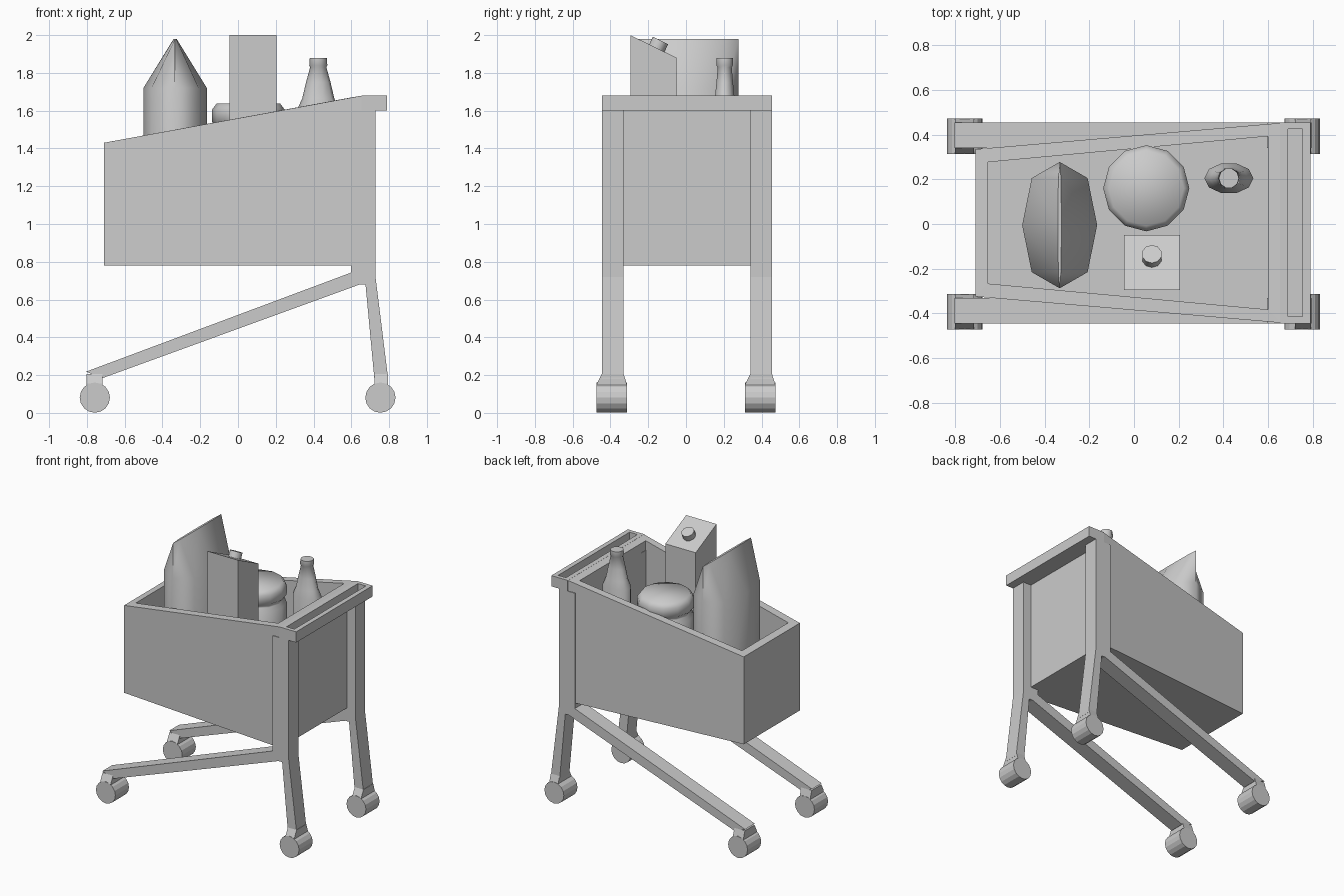
import bpy, bmesh, math
from mathutils import Vector, Matrix

cube = bpy.data.objects.get("Cube")
if cube:
    bpy.data.objects.remove(cube, do_unlink=True)

grey = bpy.data.materials.new("plain_grey")
grey.use_nodes = True
GREY = (0.6, 0.6, 0.6, 1)
grey.diffuse_color = GREY
grey.node_tree.nodes["Principled BSDF"].inputs["Base Color"].default_value = GREY

MID_Y = 0.005  # centre line of the frame


def finish(name, bm, smooth=None):
    bmesh.ops.recalc_face_normals(bm, faces=bm.faces)
    mesh = bpy.data.meshes.new(name)
    bm.to_mesh(mesh)
    bm.free()
    mesh.materials.append(grey)
    obj = bpy.data.objects.new(name, mesh)
    bpy.context.collection.objects.link(obj)
    if smooth:
        bpy.ops.object.select_all(action="DESELECT")
        obj.select_set(True)
        bpy.context.view_layer.objects.active = obj
        bpy.ops.object.shade_smooth_by_angle(angle=math.radians(smooth))
    return obj


def loft(name, rings, smooth=None):
    """Skin a stack of equal rings and cap both ends."""
    bm = bmesh.new()
    loops = [[bm.verts.new(p) for p in ring] for ring in rings]
    n = len(loops[0])
    for a, b in zip(loops, loops[1:]):
        for i in range(n):
            j = (i + 1) % n
            bm.faces.new((a[i], a[j], b[j], b[i]))
    bm.faces.new(loops[0])
    bm.faces.new(loops[-1])
    return finish(name, bm, smooth)


def quad(x0, x1, half0, half1, z0, z1, cy=MID_Y):
    """Trapezoid ring: half widths and heights given at x0 and x1."""
    return [(x0, cy - half0, z0), (x1, cy - half1, z1),
            (x1, cy + half1, z1), (x0, cy + half0, z0)]


def oval(cx, cy, rx, ry, z, n, power=1.0):
    ring = []
    for i in range(n):
        c, s = math.cos(math.tau * i / n), math.sin(math.tau * i / n)
        ring.append((cx + rx * math.copysign(abs(c) ** power, c),
                     cy + ry * math.copysign(abs(s) ** power, s), z))
    return ring


def cylinder(name, centre, axis, radius, depth, sides, smooth=None):
    bm = bmesh.new()
    turn = Vector((0, 0, 1)).rotation_difference(Vector(axis)).to_matrix().to_4x4()
    bmesh.ops.create_cone(bm, cap_ends=True, segments=sides, radius1=radius,
                          radius2=radius, depth=depth,
                          matrix=Matrix.Translation(centre) @ turn)
    return finish(name, bm, smooth)


# Open tapered basket with a sloping rim
loft("basket", [
    quad(-0.71, 0.66, 0.33, 0.448, 0.78, 0.78),
    quad(-0.71, 0.66, 0.33, 0.448, 1.43, 1.68),
    quad(-0.655, 0.6, 0.272, 0.388, 1.44, 1.67),
    quad(-0.655, 0.6, 0.272, 0.388, 0.83, 0.83)])

# Push handle with a recessed slot
loft("handle", [
    quad(0.655, 0.79, 0.45, 0.45, 1.6, 1.6),
    quad(0.655, 0.79, 0.45, 0.45, 1.68, 1.68),
    quad(0.69, 0.755, 0.42, 0.42, 1.68, 1.68),
    quad(0.69, 0.755, 0.42, 0.42, 1.62, 1.62)])

# Side frames: post, short rear leg and long slanted leg in one outline
FRAME = [(0.597, 1.6), (0.728, 1.6), (0.728, 0.72), (0.795, 0.18), (0.722, 0.18),
         (0.675, 0.68), (0.645, 0.68), (-0.715, 0.185), (-0.805, 0.218), (0.597, 0.742)]
for side, sign in (("left", 1), ("right", -1)):
    cy = MID_Y + sign * 0.393
    loft(side + "_frame", [[(x, cy + d, z) for x, z in FRAME] for d in (-0.057, 0.057)])
    # Casters
    wy = sign * 0.393
    for end, x0, x1, wx in (("front", -0.803, -0.717, -0.758), ("rear", 0.722, 0.794, 0.754)):
        loft(f"{end}_{side}_caster_fork", [
            quad(x0, x1, 0.057, 0.057, 0.207, 0.207, cy),
            quad(x0, x1, 0.079, 0.079, 0.155, 0.155, wy),
            quad(x0, x1, 0.079, 0.079, 0.09, 0.09, wy)])
        cylinder(f"{end}_{side}_wheel", (wx, wy, 0.081), (0, 1, 0), 0.08, 0.16, 16)

# Pinched bag
loft("bag", [oval(-0.333, -0.005, rx, 0.283, z, 8, 0.85)
             for rx, z in ((0.168, 0.83), (0.168, 1.72), (0.008, 1.98))], 60)

# Lidded jar
JAR = [(0.17, 0.83), (0.193, 0.86), (0.193, 1.48), (0.17, 1.505),
       (0.17, 1.52), (0.193, 1.54), (0.193, 1.605), (0.168, 1.638)]
loft("jar", [oval(0.055, 0.16, r, r, z, 12) for r, z in JAR], 70)

# Slant-topped carton and its cap
CX, CY = 0.08, -0.172
slant = [(x, y, z) for x, y, z in ((-0.045, -0.295, 2.0), (0.205, -0.295, 2.0),
                                   (0.205, -0.05, 1.88), (-0.045, -0.05, 1.88))]
loft("carton", [[(x, y, 0.83) for x, y, z in slant], slant])
cylinder("carton_cap", (CX, -0.15, 1.94), (0, 0.12, 0.245), 0.045, 0.07, 10, 40)

# Oval bottle with a round neck
BOTTLE = [(0.11, 0.07, 0.83), (0.11, 0.07, 1.61), (0.085, 0.055, 1.665),
          (0.065, 0.046, 1.75), (0.043, 0.039, 1.83), (0.048, 0.046, 1.84), (0.045, 0.045, 1.878)]
loft("bottle", [oval(0.425, 0.205, rx, ry, z, 10) for rx, ry, z in BOTTLE], 60)
